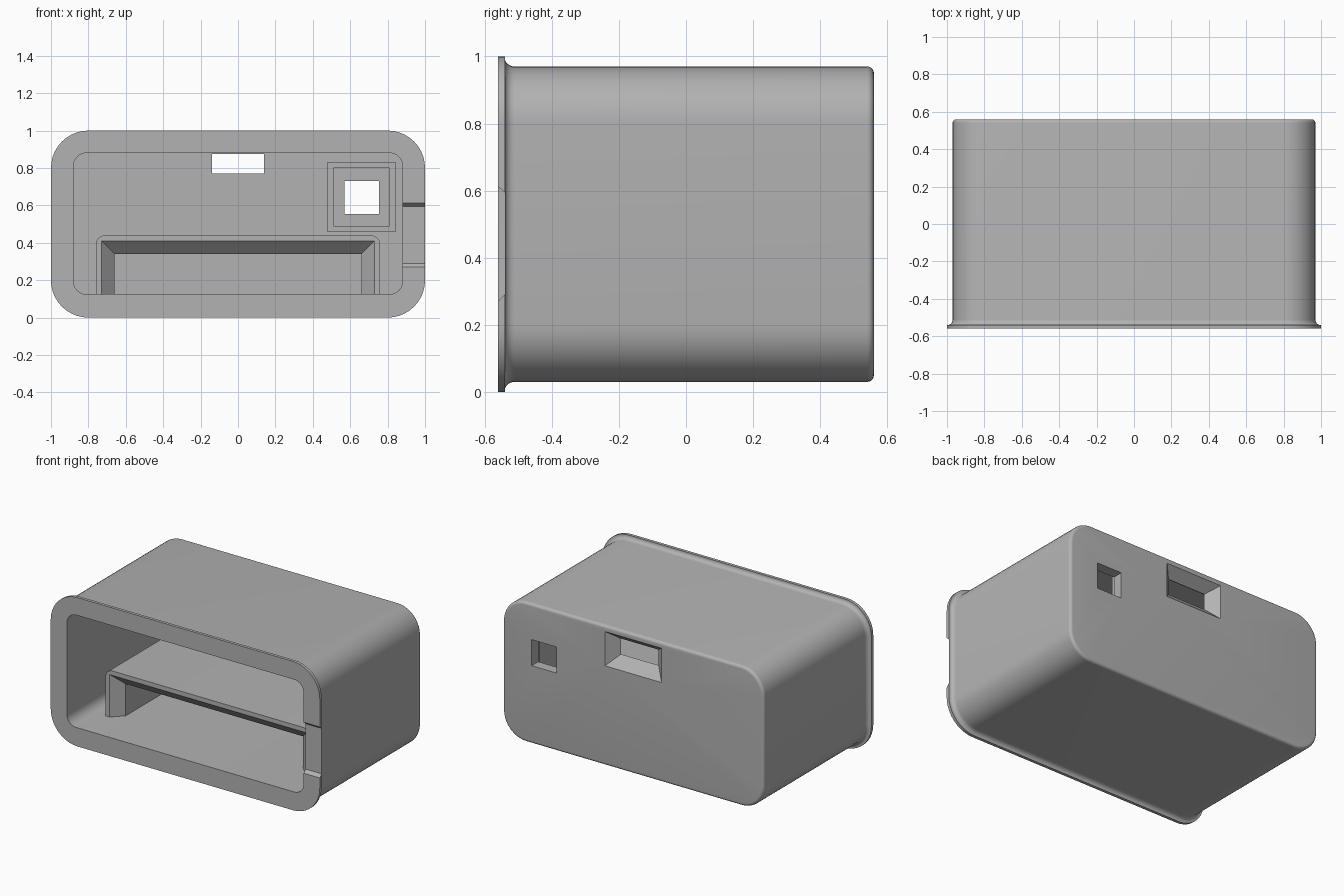
import bpy, bmesh
from math import sin, cos, pi

cube = bpy.data.objects.get("Cube")
if cube:
    bpy.data.objects.remove(cube, do_unlink=True)

grey = bpy.data.materials.new("plain grey")
grey.use_nodes = True
colour = (0.45, 0.45, 0.45, 1)
grey.diffuse_color = colour
grey.node_tree.nodes["Principled BSDF"].inputs["Base Color"].default_value = colour


def ring(x0, x1, z0, z1, r, y, seg=10):
    """Rounded rectangle in the plane at depth y; r = 0 gives sharp corners."""
    pts = []
    corners = [(x1 - r, z1 - r), (x0 + r, z1 - r), (x0 + r, z0 + r), (x1 - r, z0 + r)]
    for i, (cx, cz) in enumerate(corners):
        for k in range(seg + 1 if r else 1):
            a = (i + k / seg) * pi / 2
            pts.append((cx + r * cos(a), y, cz + r * sin(a)))
    return pts


def loft(name, rings, cutter=False):
    """Skin a run of matching rings and close both ends."""
    bm = bmesh.new()
    loops = [[bm.verts.new(p) for p in r] for r in rings]
    for a, b in zip(loops, loops[1:]):
        for i in range(len(a)):
            j = (i + 1) % len(a)
            bm.faces.new((a[i], a[j], b[j], b[i]))
    bm.faces.new(loops[0])
    bm.faces.new(loops[-1])
    bmesh.ops.recalc_face_normals(bm, faces=bm.faces)
    mesh = bpy.data.meshes.new(name)
    bm.to_mesh(mesh)
    bm.free()
    mesh.materials.append(grey)
    obj = bpy.data.objects.new(name, mesh)
    bpy.context.collection.objects.link(obj)
    obj.hide_render = cutter
    return obj


def cut(obj, cutters):
    """Carve the cutters out of the part, then remove them."""
    bpy.context.view_layer.objects.active = obj
    for c in cutters:
        mod = obj.modifiers.new(c.name, "BOOLEAN")
        mod.operation, mod.object, mod.solver = "DIFFERENCE", c, "EXACT"
        bpy.ops.object.modifier_apply(modifier=mod.name)
        bpy.data.objects.remove(c, do_unlink=True)


FRONT, BACK, WALL = -0.56, 0.56, 0.49


def shell_ring(y, inset):
    return ring(-1 + inset, 1 - inset, inset, 1 - inset, 0.2 - inset, y)


# Outer shell: flange, concave fillet, body and rounded back edge
steps = [i * pi / 12 for i in range(7)]
rings = [shell_ring(FRONT, 0), shell_ring(-0.54, 0)]
rings += [shell_ring(-0.51 - 0.03 * cos(a), 0.005 + 0.025 * sin(a)) for a in steps]
rings += [shell_ring(BACK - 0.02 + 0.02 * sin(a), 0.05 - 0.02 * cos(a)) for a in steps]

# Main cavity, open at the front and hollow to the rear wall
rings = [ring(-0.88, 0.88, 0.125, 0.88, 0.07, y) for y in (WALL, FRONT)] + rings
shell = loft("shell", rings)

# Flared rear window, square rear hole and shallow notch in the flange
window = loft("window_cutter", [
    ring(-0.14, 0.14, 0.77, 0.875, 0, WALL - 0.02),
    ring(-0.14, 0.14, 0.77, 0.875, 0, WALL),
    ring(-0.21, 0.21, 0.70, 0.93, 0, BACK),
    ring(-0.21, 0.21, 0.70, 0.93, 0, BACK + 0.02)], True)
hole = loft("hole_cutter", [
    ring(0.57, 0.755, 0.555, 0.73, 0, y) for y in (WALL - 0.04, BACK + 0.05)], True)
notch = loft("notch_cutter", [
    ring(0.84, 1.1, 0.25, 0.63, 0, FRONT - 0.02),
    ring(0.84, 1.1, 0.29, 0.595, 0, -0.5401)], True)
cut(shell, [window, hole, notch])

# Inner sleeve standing on the cavity floor, with a chamfered mouth
MOUTH = -0.32
sleeve = loft("inner_sleeve", [
    ring(-0.76, 0.76, 0.05, 0.44, 0.05, y) for y in (MOUTH, WALL + 0.02)])
pocket = loft("pocket_cutter", [
    ring(-0.75, 0.75, -0.1, 0.43, 0, MOUTH - 0.02),
    ring(-0.66, 0.66, -0.1, 0.34, 0, MOUTH + 0.07),
    ring(-0.66, 0.66, -0.1, 0.34, 0, BACK)], True)
cut(sleeve, [pocket])

# Square socket frame around the rear hole
frame = loft("socket_frame", [
    ring(0.475, 0.845, 0.46, 0.83, 0, y) for y in (0.4, WALL + 0.01)])
opening = loft("opening_cutter", [
    ring(0.51, 0.81, 0.49, 0.80, 0, y) for y in (0.35, BACK)], True)
cut(frame, [opening])

# Smooth the rounded surfaces while keeping the edges crisp
for part in (shell, sleeve, frame):
    bpy.ops.object.select_all(action="DESELECT")
    part.select_set(True)
    bpy.context.view_layer.objects.active = part
    bpy.ops.object.shade_smooth_by_angle(angle=pi / 6)
